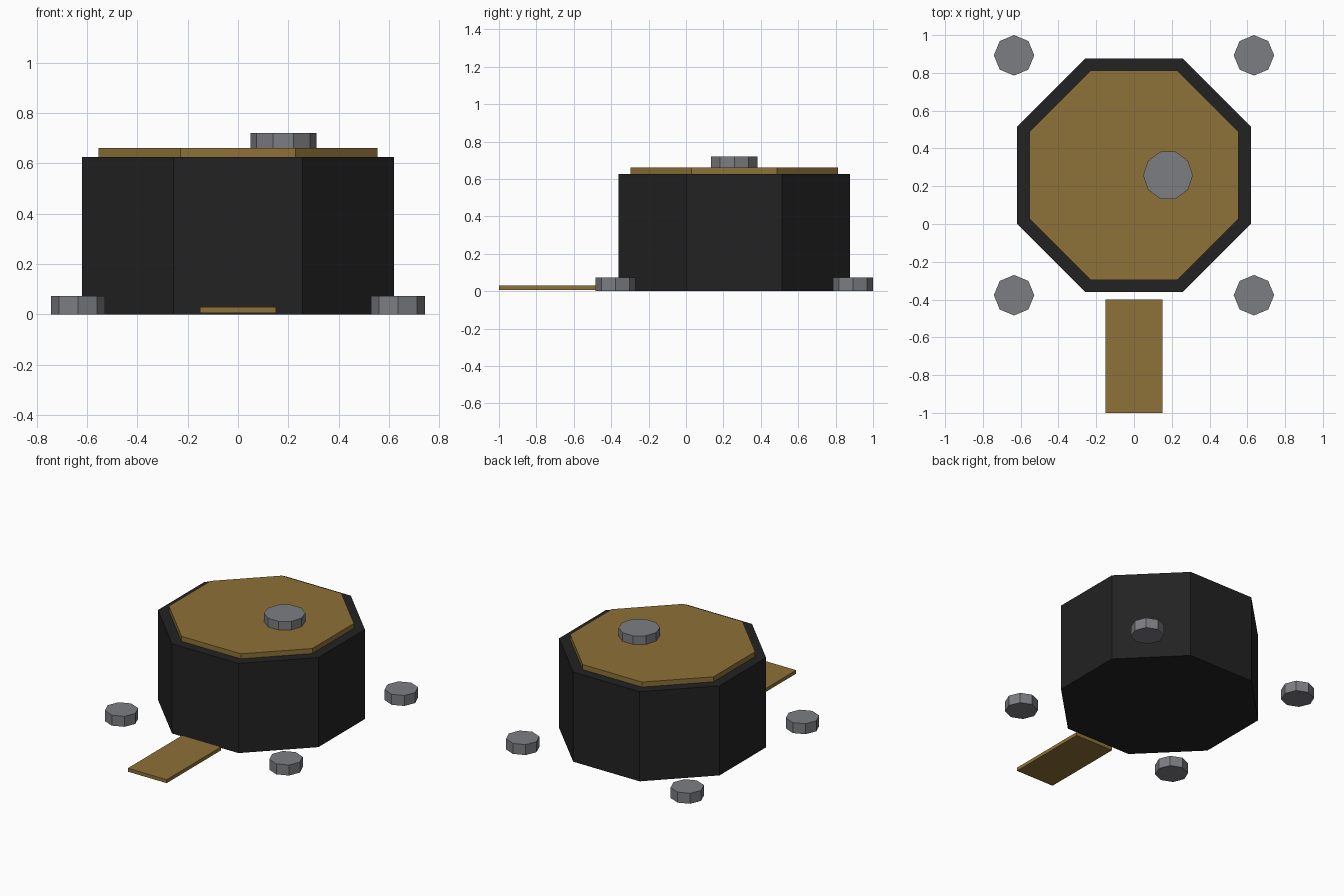
import bpy
import math

default = bpy.data.objects.get("Cube")
if default:
    bpy.data.objects.remove(default, do_unlink=True)


def material(name, rgb):
    mat = bpy.data.materials.new(name)
    mat.use_nodes = True
    mat.diffuse_color = (*rgb, 1)
    mat.node_tree.nodes["Principled BSDF"].inputs["Base Color"].default_value = (*rgb, 1)
    return mat


black = material("matte black", (0.016, 0.016, 0.017))
brass = material("dull brass", (0.27, 0.167, 0.038))
grey = material("steel grey", (0.204, 0.207, 0.222))


def prism(name, mat, sides, radius, x, y, bottom, top, turn=0.0):
    """Upright flat-sided prism; with turn 0 a corner points along +x."""
    bpy.ops.mesh.primitive_cylinder_add(
        vertices=sides, radius=radius, depth=top - bottom,
        location=(x, y, (bottom + top) / 2), rotation=(0, 0, turn - math.pi / 2))
    obj = bpy.context.object
    obj.name = name
    obj.data.materials.append(mat)
    return obj


CENTRE_Y = 0.258
EIGHTH = math.pi / 8

# Octagonal body and its lid, flat sides facing the axes
prism("body", black, 8, 0.67, 0, CENTRE_Y, 0, 0.625, EIGHTH)
prism("lid", brass, 8, 0.599, 0, CENTRE_Y, 0.625, 0.66, EIGHTH)

# Off-centre knob on the lid
prism("knob", grey, 10, 0.131, 0.18, CENTRE_Y, 0.66, 0.72)

# Four separate pads around the body
for side, sx in (("right", -1), ("left", 1)):
    for end, sy in (("front", -1), ("back", 1)):
        prism(f"{end}_{side}_pad", grey, 8, 0.107,
              sx * 0.635, CENTRE_Y + sy * 0.635, 0, 0.073)

# Flat plank in front
bpy.ops.mesh.primitive_cube_add(size=1, location=(0, -0.7, 0.018))
plank = bpy.context.object
plank.name = "front_plank"
plank.scale = (0.3, 0.6, 0.024)
plank.data.materials.append(brass)
